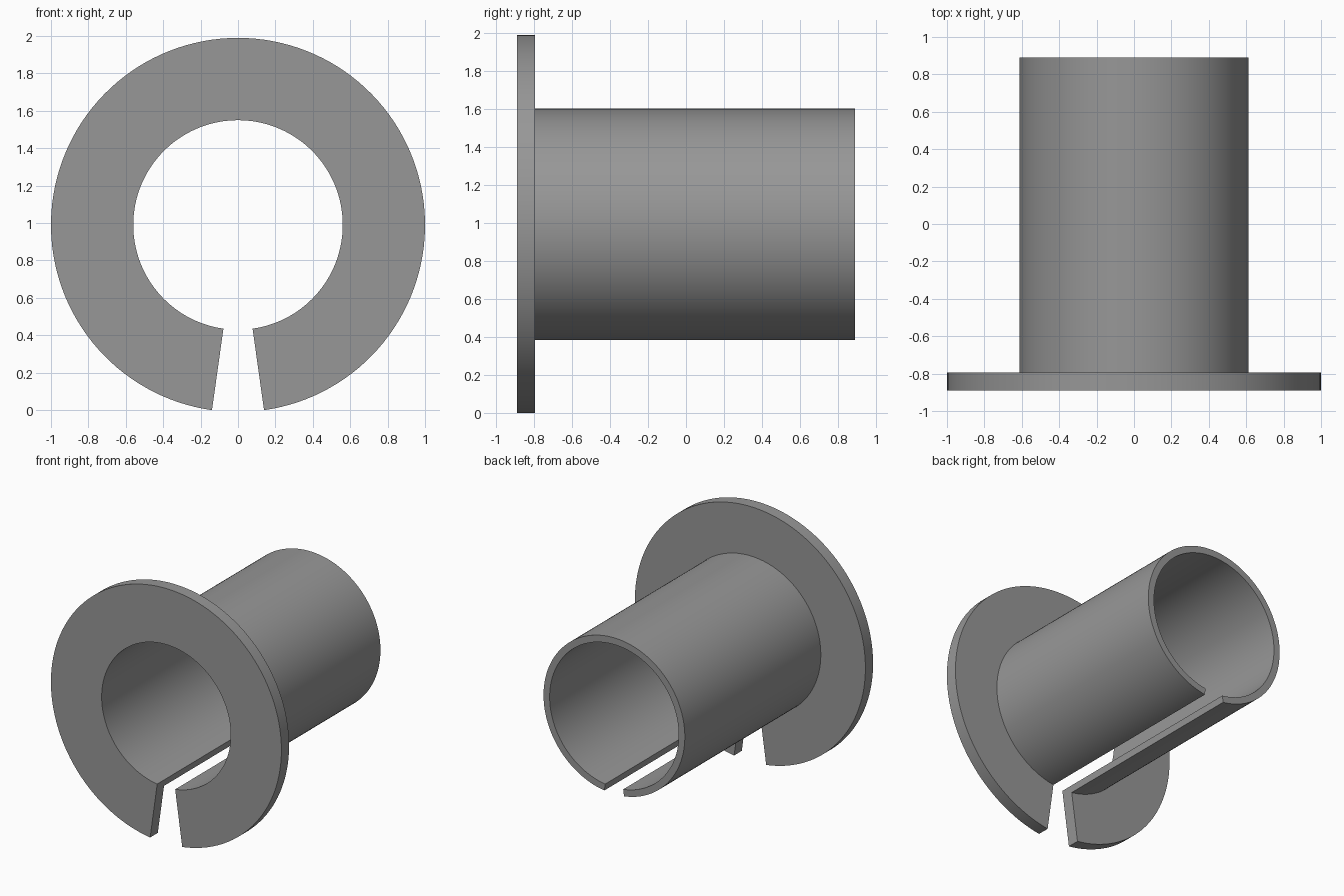
import bpy, bmesh, math

if "Cube" in bpy.data.objects:
    bpy.data.objects.remove(bpy.data.objects["Cube"])

CENTRE_Z = 0.99
GAP = math.radians(8)      # half angle of the slot at the bottom
STEPS = 128

# L-shaped section as (radius, y): flange at the front, thin sleeve behind
SECTION = [(0.56, -0.89), (1.0, -0.89), (1.0, -0.795),
           (0.613, -0.795), (0.613, 0.89), (0.56, 0.89)]

grey = bpy.data.materials.new("mid grey")
grey.diffuse_color = (0.31, 0.31, 0.31, 1)
grey.use_nodes = True
grey.node_tree.nodes["Principled BSDF"].inputs["Base Color"].default_value = grey.diffuse_color

# Sweep the section around the y axis, leaving the slot open
bm = bmesh.new()
rings = []
for i in range(STEPS + 1):
    a = GAP + (2 * math.pi - 2 * GAP) * i / STEPS
    rings.append([bm.verts.new((r * math.sin(a), y, CENTRE_Z - r * math.cos(a)))
                  for r, y in SECTION])
n = len(SECTION)
for a, b in zip(rings, rings[1:]):
    for j in range(n):
        k = (j + 1) % n
        bm.faces.new((a[j], a[k], b[k], b[j]))

# Flat slot walls
bm.faces.new(rings[0])
bm.faces.new(rings[-1])
bmesh.ops.recalc_face_normals(bm, faces=bm.faces)

mesh = bpy.data.meshes.new("split_flanged_sleeve")
bm.to_mesh(mesh)
bm.free()
mesh.materials.append(grey)
sleeve = bpy.data.objects.new("split_flanged_sleeve", mesh)
bpy.context.collection.objects.link(sleeve)

# Smooth curved walls, sharp rims
bpy.context.view_layer.objects.active = sleeve
sleeve.select_set(True)
bpy.ops.object.shade_smooth_by_angle(angle=math.radians(30))
